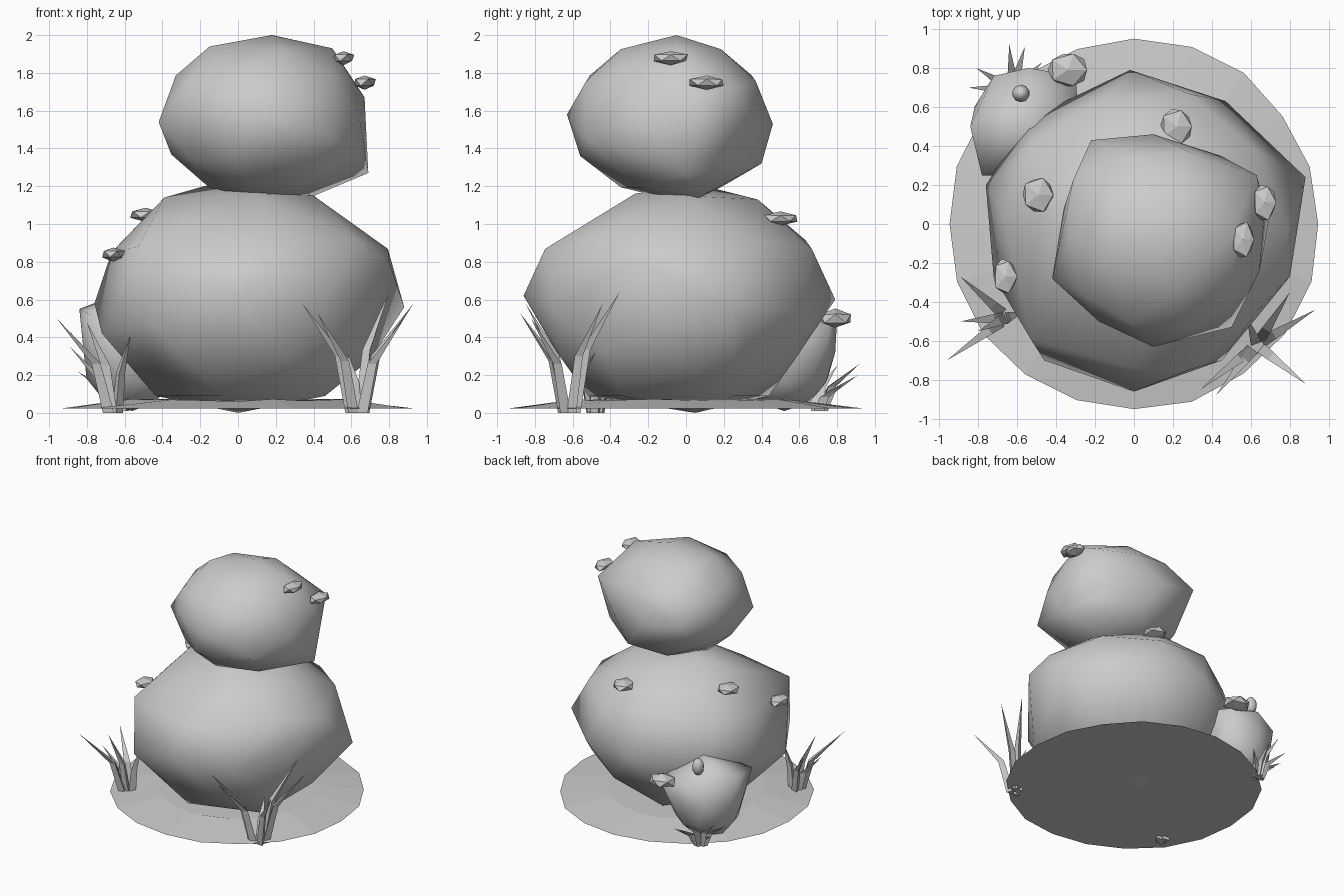
import bpy, bmesh, math, random
from mathutils import Vector

random.seed(4)
if "Cube" in bpy.data.objects:
    bpy.data.objects.remove(bpy.data.objects["Cube"], do_unlink=True)

# One plain stone grey for everything
grey = bpy.data.materials.new("stone_grey")
grey.use_nodes = True
grey.diffuse_color = (0.6, 0.6, 0.6, 1)
grey.node_tree.nodes["Principled BSDF"].inputs["Base Color"].default_value = grey.diffuse_color


def finish(name, bm, smooth):
    """Turn a bmesh into a named object in the scene."""
    bmesh.ops.recalc_face_normals(bm, faces=bm.faces[:])
    for face in bm.faces:
        face.smooth = smooth
    mesh = bpy.data.meshes.new(name)
    bm.to_mesh(mesh)
    bm.free()
    mesh.materials.append(grey)
    obj = bpy.data.objects.new(name, mesh)
    bpy.context.collection.objects.link(obj)


def rock(name, centre, size, corners=(), detail=2, jitter=0.0, smooth=True, tuck=1.0, foot=1.0):
    """Faceted ball whose nearest vertices are pulled out to the given corners.
    Tuck narrows the ring below the middle, foot widens the lowest ring."""
    bm = bmesh.new()
    bmesh.ops.create_icosphere(bm, subdivisions=detail, radius=1)
    centre, size = Vector(centre), Vector(size)
    for v in bm.verts:
        if v.co.z < -0.3:
            flare = foot if v.co.z < -0.7 else tuck
            v.co.x *= flare
            v.co.y *= flare
        v.co = centre + v.co * size * (1 + random.uniform(-jitter, jitter))
    free = list(bm.verts)
    for corner in map(Vector, corners):
        nearest = min(free, key=lambda v: (v.co - corner).length)
        nearest.co = corner
        free.remove(nearest)
    # Wrap the pulled vertices in a clean convex skin
    hull = bmesh.new()
    for v in bm.verts:
        hull.verts.new(v.co)
    bm.free()
    bmesh.ops.convex_hull(hull, input=hull.verts[:])
    loose = [v for v in hull.verts if not v.link_faces]
    bmesh.ops.delete(hull, geom=loose, context='VERTS')
    finish(name, hull, smooth)


def tuft(name, base, tips):
    """Fan of three-sided blades that rise steeply, then bend outward."""
    bm = bmesh.new()
    base = Vector(base)
    for tip in map(Vector, tips):
        reach = tip - base
        foot = base + Vector((reach.x, reach.y, 0)) * 0.12
        knee = base + Vector((reach.x * 0.33, reach.y * 0.33, reach.z * 0.52))
        spin = math.atan2(reach.y, reach.x)
        rings = []
        for point, radius in ((foot, 0.034), (knee, 0.028)):
            ring = []
            for k in range(3):
                a = spin + k * math.tau / 3
                ring.append(bm.verts.new(point + Vector((math.cos(a), math.sin(a), 0)) * radius))
            rings.append(ring)
        low, high = rings
        end = bm.verts.new(tip)
        bm.faces.new(low)
        for k in range(3):
            n = (k + 1) % 3
            bm.faces.new((low[k], low[n], high[n], high[k]))
            bm.faces.new((high[k], high[n], end))
    finish(name, bm, False)


# Ground: thin, slightly domed, uneven disc
bm = bmesh.new()
sides = 20
rim, inner = [], []
for i in range(sides):
    a = math.tau * i / sides
    out = Vector((math.cos(a), math.sin(a), 0))
    rim.append(bm.verts.new(out * random.uniform(0.94, 0.96) + Vector((0, 0, 0.022))))
    inner.append(bm.verts.new(out * 0.6 + Vector((0, 0, random.uniform(0.06, 0.075)))))
for i in range(sides):
    j = (i + 1) % sides
    bm.faces.new((rim[i], rim[j], inner[j], inner[i]))
bm.faces.new(inner)
bm.faces.new(rim)
finish("ground_disc", bm, False)

# Stacked boulders and the small stone behind them
rock("lower_boulder", (0.06, -0.04, 0.6), (0.82, 0.83, 0.6), [
    (0.88, 0.24, 0.56), (0.8, -0.27, 0.8), (0, -0.86, 0.62), (-0.02, 0.79, 0.6),
    (-0.76, 0.2, 0.58), (-0.72, -0.27, 0.42), (-0.54, 0.54, 0.5), (-0.46, -0.7, 0.47),
    (0.45, -0.7, 0.55), (0.47, 0.63, 0.55), (-0.53, -0.59, 0.88),
    (-0.18, 0.1, 1.2), (0.4, 0, 1.15), (-0.39, 0, 1.14), (0, -0.74, 0.86),
    (-0.67, 0.05, 0.85), (0.1, 0.38, 1.13), (0.1, -0.27, 1.16), (0, 0.05, 0)],
    tuck=0.92, foot=1.15)
rock("upper_boulder", (0.13, -0.08, 1.56), (0.54, 0.53, 0.43), [
    (0.18, -0.05, 2), (-0.15, -0.15, 1.94), (0.5, -0.05, 1.93), (0.69, 0.01, 1.27),
    (-0.42, -0.28, 1.54), (-0.22, 0.43, 1.6), (0.1, -0.63, 1.58), (0.63, 0.25, 1.72),
    (0.1, 0.46, 1.53), (0.5, -0.53, 1.45), (-0.18, -0.5, 1.6), (-0.31, 0.23, 1.75),
    (0.67, 0.05, 1.67), (0.38, 0.07, 1.14), (0.25, 0.4, 1.32), (0.15, -0.56, 1.36),
    (-0.36, 0.08, 1.5)])
rock("small_stone", (-0.56, 0.52, 0.32), (0.27, 0.27, 0.31), [
    (-0.84, 0.5, 0.55), (-0.78, 0.25, 0.52), (-0.72, 0.76, 0.42), (-0.54, 0.8, 0.5),
    (-0.3, 0.76, 0.46), (-0.28, 0.5, 0.55), (-0.58, 0.55, 0.65), (-0.4, 0.42, 0.64)])

# Flat pebbles clinging to the boulders
for name, spot in {
        "upper_pebble_front": (0.56, -0.08, 1.88), "upper_pebble_side": (0.67, 0.11, 1.75),
        "lower_pebble_right": (-0.49, 0.15, 1.05), "lower_pebble_back": (0.22, 0.5, 1.03),
        "lower_pebble_front": (-0.66, -0.27, 0.84)}.items():
    width = 0.065 if name.endswith(("side", "front")) else 0.09
    rock(name, spot, (width, 0.1, 0.037), detail=1, jitter=0.08, smooth=False)
rock("stone_pebble", (-0.34, 0.79, 0.5), (0.11, 0.1, 0.05), detail=1, jitter=0.08, smooth=False)
rock("stone_knob", (-0.58, 0.67, 0.63), (0.045, 0.045, 0.07))

# Grass tufts
tuft("left_grass", (0.63, -0.62, 0), [
    (0.34, -0.85, 0.58), (0.42, -0.88, 0.53), (0.88, -0.82, 0.5),
    (0.93, -0.44, 0.58), (0.8, -0.35, 0.64), (0.58, -0.48, 0.32)])
tuft("right_grass", (-0.65, -0.48, 0), [
    (-0.96, -0.7, 0.5), (-0.89, -0.27, 0.43), (-0.8, -0.55, 0.48),
    (-0.57, -0.45, 0.41), (-0.89, -0.5, 0.35)])
tuft("back_grass", (-0.62, 0.69, 0.01), [
    (-0.64, 0.92, 0.26), (-0.56, 0.91, 0.2), (-0.81, 0.8, 0.25),
    (-0.85, 0.7, 0.22), (-0.47, 0.83, 0.15), (-0.75, 0.75, 0.13)])
